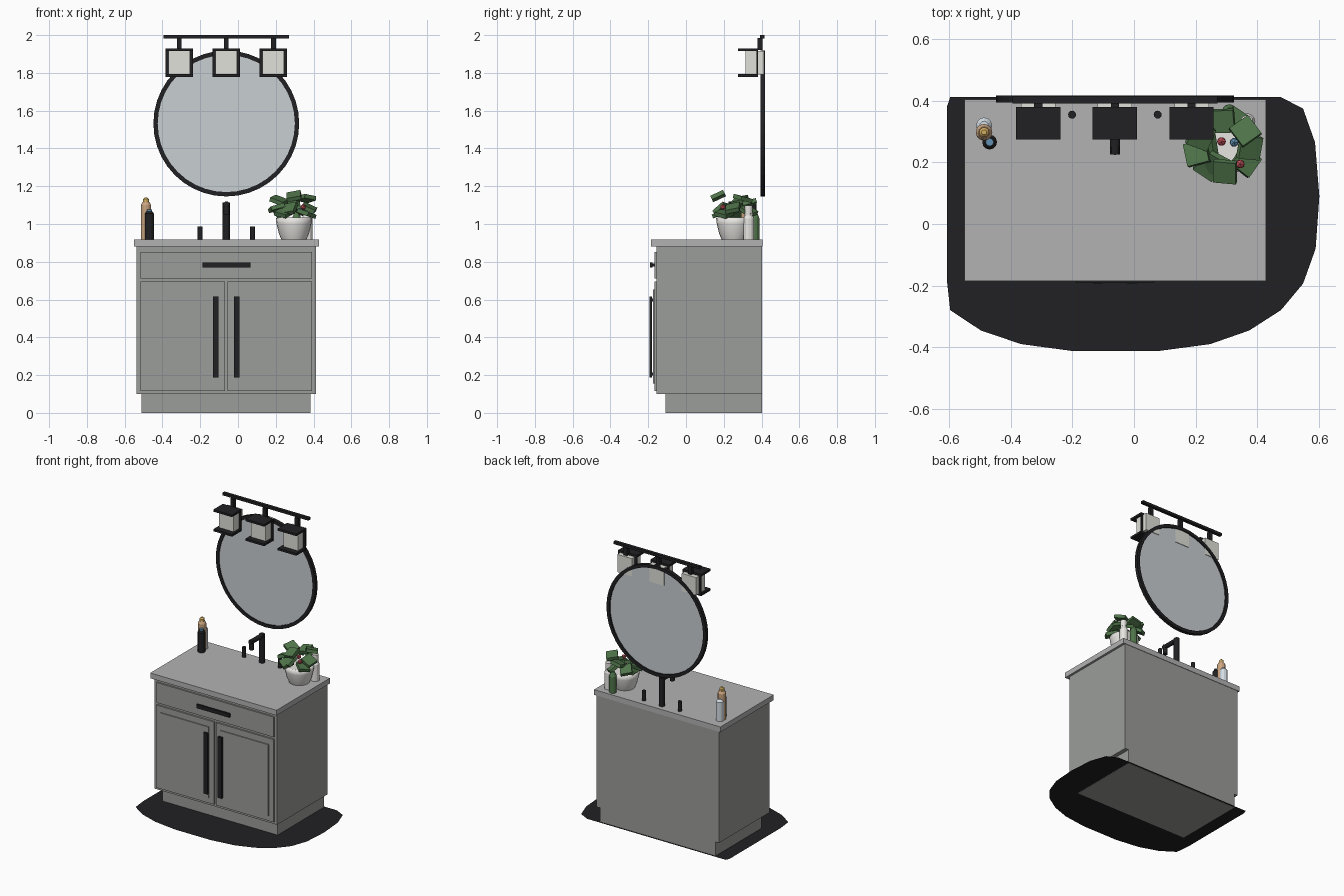
import bpy, bmesh, math
from mathutils import Matrix, Euler, Vector

if "Cube" in bpy.data.objects:
    bpy.data.objects.remove(bpy.data.objects["Cube"])


def mat(name, r, g, b):
    m = bpy.data.materials.new(name)
    m.diffuse_color = (r, g, b, 1)
    m.use_nodes = True
    m.node_tree.nodes["Principled BSDF"].inputs["Base Color"].default_value = m.diffuse_color
    return m


BLACK = mat("black", .015, .015, .017)
CABINET = mat("cabinet_grey", .33, .34, .32)
STONE = mat("stone", .45, .45, .45)
GLASS = mat("mirror_glass", .58, .62, .65)
SHADE = mat("shade_white", .75, .75, .70)
WHITE = mat("ceramic", .80, .79, .76)
GREEN = mat("leaf_green", .08, .18, .07)
TAN = mat("tan", .60, .38, .22)
GOLD = mat("gold", .65, .42, .12)
BLUE = mat("blue", .12, .28, .45)
PALE = mat("pale_blue", .65, .72, .78)
RED = mat("red", .55, .08, .10)


def finish(name, bm, m):
    bmesh.ops.recalc_face_normals(bm, faces=bm.faces)
    me = bpy.data.meshes.new(name)
    bm.to_mesh(me)
    bm.free()
    ob = bpy.data.objects.new(name, me)
    bpy.context.collection.objects.link(ob)
    me.materials.append(m)
    return ob


def box(name, x, y, z, m):
    """Box from (min, max) pairs."""
    bm = bmesh.new()
    c = Vector([(a + b) / 2 for a, b in (x, y, z)])
    s = [b - a for a, b in (x, y, z)]
    bmesh.ops.create_cube(bm, size=1, matrix=Matrix.Translation(c) @ Matrix.Diagonal((*s, 1)))
    return finish(name, bm, m)


def lathe(name, x, y, profile, m, n=16, axis='Z', z=0):
    """Closed revolved solid from (radius, height) points."""
    bm = bmesh.new()
    rings = [[bm.verts.new((r * math.cos(2 * math.pi * i / n), r * math.sin(2 * math.pi * i / n), h))
              for i in range(n)] for r, h in profile]
    for a, b in zip(rings, rings[1:]):
        for i in range(n):
            bm.faces.new((a[i], a[(i + 1) % n], b[(i + 1) % n], b[i]))
    bm.faces.new(rings[0])
    bm.faces.new(rings[-1])
    rot = Matrix.Rotation(math.pi / 2, 4, 'X') if axis == 'Y' else Matrix()
    bm.transform(Matrix.Translation((x, y, z)) @ rot)
    return finish(name, bm, m)


# Dark floor mat, rounded in front and cut off straight at the wall
outline = [(-.597, .412), (-.608, .38), (-.608, -.18), (-.597, -.28), (-.497, -.346), (-.367, -.39),
           (-.196, -.413), (.076, -.413), (.248, -.39), (.374, -.346), (.477, -.28), (.549, -.194),
           (.59, -.08), (.602, .09), (.588, .265), (.549, .375), (.477, .412)]
bm = bmesh.new()
bm.faces.new([bm.verts.new((x, y, .002)) for x, y in outline])
finish("floor_mat", bm, BLACK)

# Cabinet carcass, plinth and countertop
CX = -.062
box("plinth", (-.51, .383), (-.108, .402), (0, .10), CABINET)
box("cabinet_body", (-.537, .412), (-.156, .402), (.10, .88), CABINET)
box("countertop", (-.55, .428), (-.185, .405), (.88, .917), STONE)

# Drawer front and its handle
box("drawer_front", (-.516, .393), (-.167, -.155), (.712, .853), CABINET)
box("drawer_handle", (-.189, .065), (-.191, -.178), (.77, .796), BLACK)
for i, x in enumerate((-.15, .026)):
    box(f"drawer_handle_post_{i}", (x - .008, x + .008), (-.18, -.166), (.775, .791), BLACK)

# Mirrored pair of doors with raised panels and long handles
for side, s in (("left", -1), ("right", 1)):
    def span(a, b):
        return tuple(sorted((CX + s * a, CX + s * b)))
    box(f"{side}_door", span(.007, .455), (-.167, -.155), (.117, .695), CABINET)
    box(f"{side}_door_panel", span(.045, .418), (-.174, -.166), (.155, .652), CABINET)
    box(f"{side}_door_handle", span(.04, .071), (-.193, -.18), (.188, .615), BLACK)
    for i, z in enumerate((.197, .59)):
        box(f"{side}_door_handle_post_{i}", span(.047, .064), (-.182, -.166), (z, z + .016), BLACK)

# Faucet: column, spout, nozzle and two taps
lathe("faucet_column", CX, .355, [(.019, .915), (.019, 1.115)], BLACK, 12)
lathe("faucet_spout", CX, .365, [(.016, 0), (.016, .14)], BLACK, 12, 'Y', 1.104)
lathe("faucet_nozzle", CX, .24, [(.016, 1.05), (.016, 1.115)], BLACK, 12)
for side, s in (("left", -1), ("right", 1)):
    lathe(f"{side}_tap", CX + s * .139, .355, [(.013, .915), (.013, .986)], BLACK, 12)

# Round mirror: glass disc and rim
lathe("mirror_glass", CX, .408, [(.372, 0), (.372, .008)], GLASS, 40, 'Y', 1.532)
bm = bmesh.new()
N = 40
section = [(.363, .394), (.386, .394), (.386, .418), (.363, .418)]
rings = []
for i in range(N):
    a = 2 * math.pi * i / N
    rings.append([bm.verts.new((CX + r * math.cos(a), y, 1.532 + r * math.sin(a))) for r, y in section])
for i in range(N):
    p, q = rings[i], rings[(i + 1) % N]
    for j in range(4):
        k = (j + 1) % 4
        bm.faces.new((p[j], p[k], q[k], q[j]))
finish("mirror_frame", bm, BLACK)

# Wall light: rail with three lanterns
box("light_rail", (CX - .333, CX + .333), (.392, .415), (1.982, 2.0), BLACK)
for i in (-1, 0, 1):
    x, n = CX + .249 * i, i + 2
    w = (x - .072, x + .072)
    box(f"light_stem_{n}", (x - .013, x + .013), (.378, .404), (1.92, 1.985), BLACK)
    box(f"light_top_plate_{n}", w, (.275, .38), (1.915, 1.93), BLACK)
    box(f"light_bottom_plate_{n}", w, (.275, .38), (1.778, 1.793), BLACK)
    box(f"light_back_plate_{n}", w, (.373, .38), (1.778, 1.93), BLACK)
    box(f"light_shade_{n}", (x - .056, x + .056), (.315, .412), (1.792, 1.916), SHADE)

# Toiletry bottles on the left
lathe("pale_bottle", -.487, .32, [(.026, .917), (.026, 1.05), (.014, 1.065)], PALE, 12)
lathe("tan_bottle", -.487, .298, [(.027, .917), (.027, 1.10), (.018, 1.117)], TAN, 12)
lathe("tan_bottle_cap", -.487, .298, [(.016, 1.11), (.016, 1.132), (.008, 1.14)], GOLD, 12)
lathe("dark_bottle", -.469, .266, [(.024, .917), (.024, 1.055), (.016, 1.066)], BLACK, 12)
lathe("dark_bottle_cap", -.469, .266, [(.013, 1.06), (.013, 1.077)], BLUE, 12)

# Bottles behind the plant
lathe("white_bottle", .366, .332, [(.028, .917), (.028, 1.03), (.021, 1.045), (.021, 1.098)], WHITE, 12)
lathe("green_bottle", .31, .365, [(.024, .917), (.024, 1.03), (.012, 1.06)], GREEN, 12)

# Plant pot
PX, PY = .296, .255
pot = lathe("plant_pot", PX, PY, [(.066, .917), (.08, .95), (.092, 1.0), (.096, 1.03), (.085, 1.035)], WHITE, 20)
for p in pot.data.polygons:
    p.use_smooth = len(p.vertices) == 4

# Thick leaves: angle, distance, height, tilt
leaves = [(-90, .085, 1.148, 25), (-128, .085, 1.06, 20), (-165, .095, 1.085, 15),
          (160, .085, 1.125, -20), (130, .09, 1.075, 25), (95, .08, 1.11, -15),
          (62, .085, 1.07, 30), (35, .08, 1.135, 10), (-5, .08, 1.085, 25),
          (-38, .085, 1.055, 15), (-110, .07, 1.08, 40), (180, .06, 1.06, 45)]
for i, (ang, dist, z, tilt) in enumerate(leaves):
    a = math.radians(ang)
    bm = bmesh.new()
    rot = Euler((math.radians(12 * (-1) ** i), math.radians(tilt), a)).to_matrix().to_4x4()
    pos = Matrix.Translation((PX + dist * math.cos(a), PY + dist * math.sin(a), z))
    bmesh.ops.create_cube(bm, size=1, matrix=pos @ rot @ Matrix.Diagonal((.075, .075, .022, 1)))
    finish(f"leaf_{i + 1}", bm, GREEN)

# Small blossoms and buds
for i, (x, y, z, m) in enumerate([(.284, .268, 1.08, RED), (.325, .265, 1.07, BLUE),
                                  (.345, .195, 1.09, RED), (.28, .195, 1.06, RED)]):
    bm = bmesh.new()
    bmesh.ops.create_icosphere(bm, subdivisions=1, radius=.016, matrix=Matrix.Translation((x, y, z)))
    finish(f"blossom_{i + 1}", bm, m)
